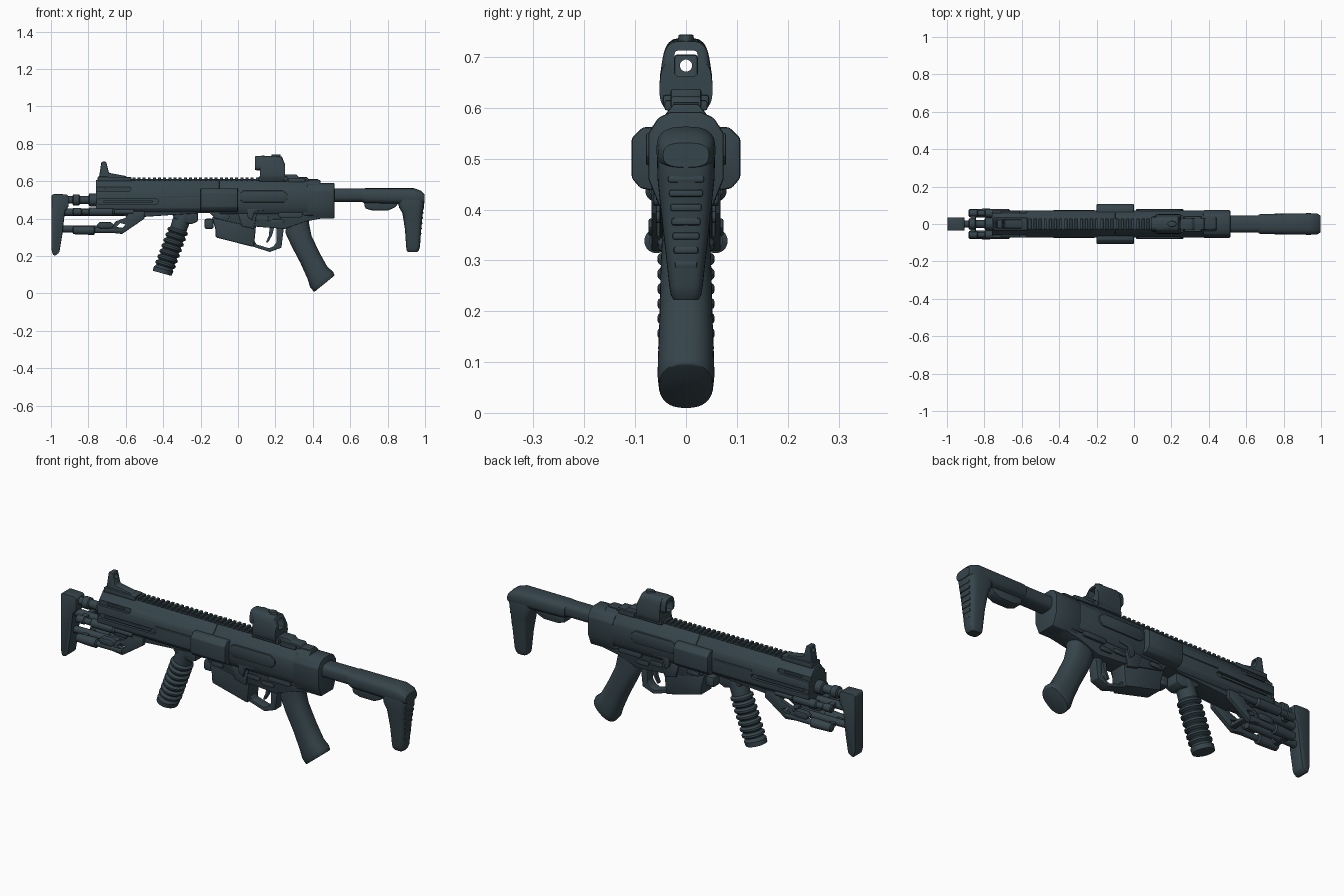
import bpy, bmesh, math
from mathutils import Vector

mat = bpy.data.materials.new("dark_slate")
mat.diffuse_color = (0.036, 0.058, 0.069, 1)


def finish(name, bm, bevel=0.0, seg=2):
    bmesh.ops.recalc_face_normals(bm, faces=bm.faces)
    me = bpy.data.meshes.new(name)
    bm.to_mesh(me)
    bm.free()
    me.materials.append(mat)
    ob = bpy.data.objects.new(name, me)
    bpy.context.collection.objects.link(ob)
    bpy.ops.object.select_all(action='DESELECT')
    bpy.context.view_layer.objects.active = ob
    ob.select_set(True)
    if bevel:
        m = ob.modifiers.new("bevel", 'BEVEL')
        m.width, m.segments, m.limit_method = bevel, seg, 'ANGLE'
        bpy.ops.object.modifier_apply(modifier="bevel")
    bpy.ops.object.shade_smooth_by_angle(angle=math.radians(35))
    return ob


def bridge(bm, rings):
    vs = [[bm.verts.new(p) for p in r] for r in rings]
    n = len(vs[0])
    for a, b in zip(vs, vs[1:]):
        for i in range(n):
            bm.faces.new((a[i], a[(i + 1) % n], b[(i + 1) % n], b[i]))
    bm.faces.new(vs[0])
    bm.faces.new(vs[-1][::-1])


def prism(name, pts, y0, y1=None, bevel=0.004):
    """xz outline extruded in y: -y0..y0, or a mirrored pair y0..y1"""
    bm = bmesh.new()
    spans = [(-y0, y0)] if y1 is None else [(y0, y1), (-y1, -y0)]
    for a, b in spans:
        bridge(bm, [[(x, y, z) for x, z in pts] for y in (a, b)])
    return finish(name, bm, bevel)


def box(name, x0, x1, z0, z1, y0, y1=None, bevel=0.004):
    return prism(name, [(x0, z0), (x1, z0), (x1, z1), (x0, z1)], y0, y1, bevel)


def profile_x(name, half, xs, bevel=0.005):
    """half yz outline (top to bottom) mirrored and extruded along x"""
    ring = half + [(-y, z) for y, z in reversed(half)]
    bm = bmesh.new()
    bridge(bm, [[(x, y, z) for y, z in ring] for x in xs])
    return finish(name, bm, bevel)


def loft(name, secs, power=2.0, n=28, ys=(0,), bevel=0.0):
    """superellipse sections (x, z, tilt of u axis in xz, half u, half y)"""
    bm = bmesh.new()
    for y in ys:
        rings = []
        for x, z, ang, hu, hy in secs:
            r = []
            for i in range(n):
                t = 2 * math.pi * i / n
                c, s = math.cos(t), math.sin(t)
                u = hu * math.copysign(abs(c) ** (2 / power), c)
                v = hy * math.copysign(abs(s) ** (2 / power), s)
                r.append((x + u * math.cos(ang), y + v, z + u * math.sin(ang)))
            rings.append(r)
        bridge(bm, rings)
    return finish(name, bm, bevel)


UP = math.pi / 2


def rod(name, z, steps, ys=(0,)):
    """turned rod along x from (x, radius) steps"""
    return loft(name, [(x, z, UP, r, r) for x, r in steps], n=20, ys=ys)


def cut(ob, cutter):
    bpy.context.view_layer.objects.active = ob
    m = ob.modifiers.new("cut", 'BOOLEAN')
    m.object, m.operation, m.solver = cutter, 'DIFFERENCE', 'EXACT'
    bpy.ops.object.modifier_apply(modifier="cut")
    bpy.data.objects.remove(cutter)
    bpy.context.view_layer.objects.active = ob
    ob.select_set(True)
    bpy.ops.object.shade_smooth_by_angle(angle=math.radians(35))


def capsule(x0, x1, z, r):
    pts = []
    for cx, a0 in ((x1, -90), (x0, 90)):
        for k in range(7):
            a = math.radians(a0 + 30 * k)
            pts.append((cx + math.copysign(-r, cx - x1 - 1e-6 if cx == x0 else 1) + r * math.cos(a), z + r * math.sin(a)))
    return pts


# handguard with long side slots
top = [(0.025, 0.608), (0.04, 0.588), (0.064, 0.562), (0.072, 0.545)]
guard = profile_x("handguard", top + [(0.072, 0.455), (0.055, 0.435)], (-0.76, -0.1))
for x0, x1, z, r in ((-0.74, -0.6, 0.56, 0.014), (-0.73, -0.45, 0.492, 0.013)):
    cut(guard, prism("slot_cutter", capsule(x0, x1, z, r), 0.058, 0.12, 0))
prism("slot_bars", capsule(-0.70, -0.62, 0.56, 0.005), 0.05, 0.066, 0.001)
prism("slot_strips", capsule(-0.71, -0.47, 0.492, 0.006), 0.05, 0.069, 0.001)
prism("handguard_lower", [(-0.73, 0.445), (-0.57, 0.405), (-0.2, 0.43), (-0.1, 0.43), (-0.1, 0.46), (-0.73, 0.46)], 0.052)
# receiver
profile_x("receiver", top + [(0.072, 0.46), (0.055, 0.425)], (-0.1, 0.44))
profile_x("receiver_rear_cap", [(0.03, 0.592), (0.055, 0.58), (0.074, 0.55), (0.074, 0.46), (0.05, 0.40)], (0.37, 0.515))
profile_x("side_plates", [(0.07, 0.562), (0.085, 0.562), (0.107, 0.54), (0.107, 0.462), (0.09, 0.442), (0.06, 0.436)], (-0.2, 0.0))
prism("port_covers", [(0.01, 0.50), (0.03, 0.487), (0.245, 0.487), (0.265, 0.505), (0.265, 0.53), (0.24, 0.55), (0.03, 0.55), (0.01, 0.537)], 0.06, 0.079)
prism("side_ribs", [(-0.43, 0.515), (-0.21, 0.515), (-0.21, 0.525), (-0.43, 0.525)], 0.06, 0.076, 0.002)
# lower receiver and magazine well
prism("lower_receiver", [(-0.16, 0.44), (-0.12, 0.40), (0.06, 0.36), (0.25, 0.345), (0.36, 0.385), (0.44, 0.40),
                         (0.5, 0.42), (0.5, 0.46), (-0.16, 0.46)], 0.052)
prism("magazine_well", [(-0.14, 0.41), (-0.12, 0.34), (-0.12, 0.30), (0.085, 0.248), (0.095, 0.35), (0.11, 0.42)], 0.046, bevel=0.008)
prism("well_panels", [(0.0, 0.43), (0.02, 0.36), (0.085, 0.345), (0.10, 0.43)], 0.04, 0.058)
box("front_latch", -0.18, -0.13, 0.345, 0.40, 0.03, bevel=0.012)
prism("trigger_guard", [(0.075, 0.252), (0.17, 0.222), (0.232, 0.245), (0.245, 0.35), (0.205, 0.36), (0.207, 0.275),
                        (0.19, 0.252), (0.165, 0.242), (0.10, 0.262), (0.075, 0.30)], 0.026, bevel=0.003)
prism("trigger", [(0.17, 0.36), (0.165, 0.31), (0.15, 0.275), (0.16, 0.272), (0.182, 0.31), (0.195, 0.36)], 0.01, bevel=0.002)
# controls and pins on both sides
prism("selector_levers", capsule(0.24, 0.32, 0.42, 0.013), 0.05, 0.064, 0.002)
prism("bolt_releases", [(0.05, 0.455), (0.05, 0.41), (0.075, 0.39), (0.09, 0.44), (0.14, 0.445), (0.14, 0.46)], 0.05, 0.068, 0.003)
for i, (x, z) in enumerate(((-0.08, 0.41), (0.13, 0.40), (0.21, 0.385), (0.38, 0.43))):
    prism(f"pin_{i}", capsule(x - 0.012, x + 0.012, z, 0.012), 0.045, 0.059, 0.002)
# pistol grip
loft("pistol_grip", [(0.325, 0.41, 0.2, 0.06, 0.046), (0.316, 0.35, 0.35, 0.068, 0.047), (0.34, 0.28, 0.48, 0.060, 0.050),
                     (0.385, 0.19, 0.5, 0.058, 0.052), (0.425, 0.11, 0.55, 0.062, 0.055),
                     (0.447, 0.075, 0.6, 0.074, 0.056), (0.462, 0.052, 0.68, 0.070, 0.053)], 2.4, 32, bevel=0.004)
# ribbed front grip
secs = [(-0.285, 0.43, 0.33, 0.05, 0.042), (-0.30, 0.37, 0.3, 0.048, 0.044)]
for k in range(7):
    for f, r in ((0, 0.045), (0.3, 0.056), (0.6, 0.056), (0.9, 0.045)):
        t = (k + f) / 7
        secs.append((-0.318 - 0.075 * t, 0.345 - 0.205 * t, -0.3, r, r))
secs += [(-0.398, 0.13, -0.27, 0.054, 0.055), (-0.406, 0.108, -0.27, 0.052, 0.053)]
secs[0] = (-0.285, 0.43, -0.1, 0.05, 0.042)
secs[1] = (-0.305, 0.385, -0.2, 0.047, 0.044)
loft("front_grip", secs)
prism("front_grip_mount", [(-0.36, 0.44), (-0.34, 0.40), (-0.25, 0.37), (-0.215, 0.385), (-0.215, 0.44)], 0.04, bevel=0.006)
# top rail with teeth
box("rail_base", -0.6, 0.43, 0.595, 0.611, 0.026, bevel=0.002)
bm = bmesh.new()
for k in range(25):
    x = -0.565 + k * 0.0275
    bridge(bm, [[(x, y, 0.605), (x + 0.016, y, 0.605), (x + 0.016, y, 0.621), (x, y, 0.621)] for y in (-0.029, 0.029)])
finish("rail_teeth", bm, 0.002, 1)
# front sight: base, post and ring
prism("front_sight_base", [(-0.75, 0.60), (-0.75, 0.625), (-0.57, 0.622), (-0.57, 0.60)], 0.034)
sight = prism("front_sight_post", [(-0.745, 0.61), (-0.73, 0.705), (-0.705, 0.705), (-0.69, 0.645), (-0.60, 0.628), (-0.58, 0.61)], 0.023, bevel=0.006)
cut(sight, rod("hole_cutter", 0.683, [(-0.8, 0.012), (-0.6, 0.012)]))
# reflex sight
optic = loft("reflex_sight", [(0.118, 0.667, UP, 0.068, 0.051), (0.13, 0.667, UP, 0.07, 0.053),
                              (0.235, 0.665, UP, 0.066, 0.053), (0.25, 0.645, UP, 0.05, 0.052)], 4.0, 36)
hood = loft("reflex_sight_hood", [(0.092, 0.697, UP, 0.036, 0.041), (0.10, 0.697, UP, 0.039, 0.044), (0.20, 0.697, UP, 0.039, 0.044)], 3.5, 32)
for o in (optic, hood):
    for v in o.data.vertices:  # narrower towards the top
        v.co.y *= 1 - max(0, v.co.z - 0.65) * 2.6
    cut(o, box("window_cutter", 0.0, 0.4, 0.662, 0.713, 0.023, bevel=0.008))
loft("sight_knob", [(0.203, 0.72, 0, 0.026, 0.016), (0.203, 0.744, 0, 0.024, 0.015)], bevel=0.003)
box("sight_mount", 0.11, 0.265, 0.60, 0.625, 0.045)
prism("rear_sight_folded", [(0.25, 0.60), (0.25, 0.637), (0.31, 0.637), (0.325, 0.622), (0.37, 0.622), (0.385, 0.60)], 0.03)
box("rear_sight_ears", 0.27, 0.36, 0.595, 0.615, 0.025, 0.042)
# stock tube and shoulder stock
loft("stock_tube", [(0.5, 0.526, UP, 0.036, 0.045), (0.70, 0.526, UP, 0.036, 0.045)], 3, 32)
loft("stock_sleeve", [(0.665, 0.524, UP, 0.036, 0.050), (0.68, 0.522, UP, 0.041, 0.054), (0.86, 0.520, UP, 0.043, 0.056),
                      (0.94, 0.517, UP, 0.046, 0.058), (0.98, 0.513, UP, 0.036, 0.055), (0.998, 0.507, UP, 0.024, 0.045)], 2.8, 32)
prism("stock_latch", [(0.67, 0.50), (0.68, 0.455), (0.72, 0.443), (0.80, 0.443), (0.84, 0.46), (0.87, 0.50)], 0.03, bevel=0.008)
loft("shoulder_stock", [(0.925, 0.535, 0, 0.068, 0.052), (0.925, 0.50, 0, 0.073, 0.057), (0.927, 0.46, 0, 0.066, 0.056),
                        (0.933, 0.43, 0, 0.054, 0.053), (0.936, 0.34, 0, 0.043, 0.043), (0.936, 0.25, 0, 0.037, 0.033),
                        (0.934, 0.232, 0, 0.033, 0.030), (0.934, 0.222, 0, 0.026, 0.024)], 3.6, 36)
for k in range(7):
    z = 0.285 + k * 0.028
    box(f"butt_ridge_{k}", 0.94, 0.977 + 0.1 * (z - 0.285), z, z + 0.014, 0.022 + 0.08 * (z - 0.285), bevel=0.004)
# muzzle plate
prism("muzzle_plate", [(-0.998, 0.525), (-0.985, 0.532), (-0.915, 0.53), (-0.905, 0.52), (-0.905, 0.465), (-0.925, 0.44),
                       (-0.94, 0.31), (-0.955, 0.22), (-0.975, 0.203), (-0.99, 0.205), (-0.998, 0.24)], 0.036, bevel=0.009)
# barrel and guide rods
rod("barrel", 0.50, [(-0.92, 0.02), (-0.885, 0.02), (-0.88, 0.03), (-0.85, 0.03), (-0.845, 0.022), (-0.80, 0.022),
                     (-0.795, 0.034), (-0.74, 0.034)])
rod("middle_rod", 0.435, [(-0.94, 0.02), (-0.60, 0.02)])
rod("lower_rod", 0.345, [(-0.95, 0.018), (-0.66, 0.018)])
pair = (-0.058, 0.058)
rod("upper_side_rods", 0.437, [(-0.885, 0.014), (-0.88, 0.02), (-0.84, 0.02), (-0.835, 0.016), (-0.80, 0.016), (-0.795, 0.022),
                               (-0.67, 0.022), (-0.66, 0.014), (-0.56, 0.014)], pair)
rod("lower_side_rods", 0.338, [(-0.885, 0.012), (-0.88, 0.021), (-0.80, 0.024), (-0.77, 0.024), (-0.765, 0.015), (-0.62, 0.015)], pair)
prism("side_rod_collars", [(-0.755, 0.365), (-0.74, 0.382), (-0.68, 0.382), (-0.66, 0.365), (-0.68, 0.348), (-0.74, 0.348)], 0.04, 0.074)
box("rod_cross_brace", -0.875, -0.845, 0.425, 0.45, 0.055)
box("lower_cross_brace", -0.875, -0.845, 0.33, 0.35, 0.055)
# slanted brackets joining the rods to the handguard
bracket = prism("rod_brackets", [(-0.68, 0.325), (-0.62, 0.318), (-0.595, 0.335), (-0.50, 0.40), (-0.50, 0.44), (-0.58, 0.44),
                                 (-0.60, 0.405), (-0.655, 0.385), (-0.67, 0.36)], 0.045, 0.068)
cut(bracket, prism("bracket_cutter", [(-0.65, 0.357), (-0.62, 0.35), (-0.60, 0.368), (-0.63, 0.377)], 0.12, bevel=0))
box("bracket_bridge", -0.63, -0.6, 0.33, 0.35, 0.05)
